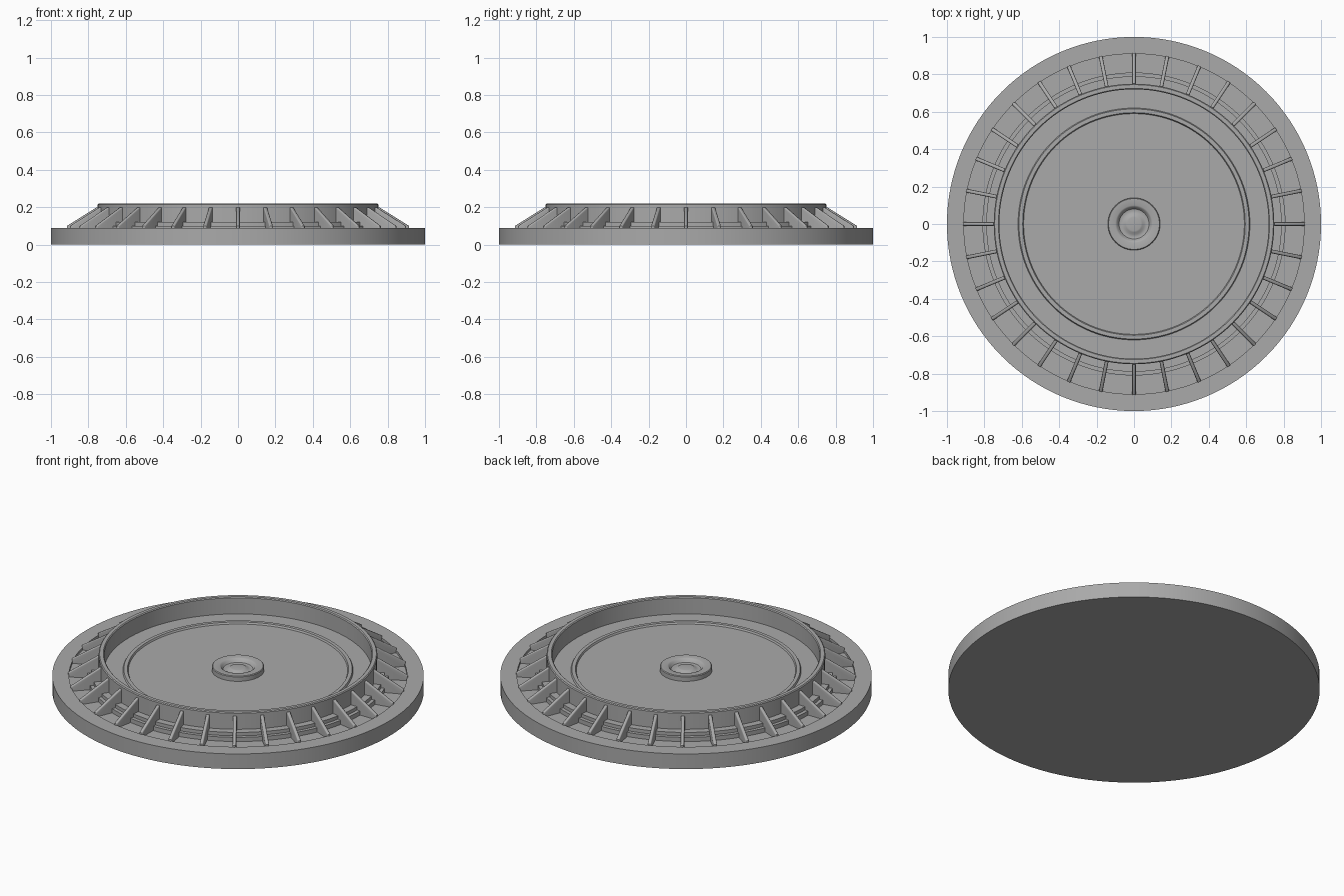
import bpy, bmesh, math
from mathutils import Matrix, Vector

cube = bpy.data.objects.get("Cube")
if cube:
    bpy.data.objects.remove(cube, do_unlink=True)

grey = bpy.data.materials.new("plain grey")
grey.use_nodes = True
colour = (0.4, 0.4, 0.4, 1)
grey.diffuse_color = colour
grey.node_tree.nodes["Principled BSDF"].inputs["Base Color"].default_value = colour


def finish(name, bm):
    bmesh.ops.recalc_face_normals(bm, faces=bm.faces)
    mesh = bpy.data.meshes.new(name)
    bm.to_mesh(mesh)
    bm.free()
    mesh.materials.append(grey)
    obj = bpy.data.objects.new(name, mesh)
    bpy.context.collection.objects.link(obj)
    bpy.ops.object.select_all(action="DESELECT")
    obj.select_set(True)
    bpy.context.view_layer.objects.active = obj
    bpy.ops.object.shade_smooth_by_angle(angle=math.radians(35))
    return obj


def lathe(name, profile, closed=False, steps=128):
    """Turn an (r, z) profile around the z axis."""
    bm = bmesh.new()
    verts = [bm.verts.new((r, 0, z)) for r, z in profile]
    pairs = list(zip(verts, verts[1:]))
    if closed:
        pairs.append((verts[-1], verts[0]))
    edges = [bm.edges.new(p) for p in pairs]
    bmesh.ops.spin(bm, geom=verts + edges, cent=(0, 0, 0), axis=(0, 0, 1),
                   angle=math.tau, steps=steps)
    bmesh.ops.remove_doubles(bm, verts=bm.verts, dist=0.0001)
    return finish(name, bm)


# Wide base disc with a shallow channel under the ribs
lathe("base_disc", [(0, 0), (1, 0), (1, 0.09), (0.91, 0.09), (0.91, 0.075),
                    (0.7, 0.075), (0, 0.075)])

# Two low steps around the foot of the wall
lathe("stepped_foot", [(0.73, 0.07), (0.81, 0.07), (0.81, 0.1), (0.79, 0.1),
                       (0.79, 0.12), (0.73, 0.12)], closed=True)

# Upright wall, with slightly eased top edges
lathe("raised_wall", [(0.72, 0.07), (0.75, 0.07), (0.75, 0.215), (0.745, 0.22),
                      (0.725, 0.22), (0.72, 0.215)], closed=True)

# Floor inside the wall, with a thin raised ring
lathe("inner_floor", [(0, 0.07), (0.73, 0.07), (0.73, 0.12), (0.62, 0.12),
                      (0.615, 0.13), (0.595, 0.13), (0.59, 0.12), (0, 0.12)])

# Central hub with a dished ring and a small button
lathe("centre_hub", [(0, 0.11), (0.14, 0.11), (0.14, 0.146), (0.136, 0.15),
                     (0.1, 0.15), (0.093, 0.147), (0.087, 0.138), (0.08, 0.13),
                     (0.07, 0.128), (0.055, 0.13), (0.045, 0.138),
                     (0.036, 0.14), (0, 0.14)], steps=64)

# Sloping ribs between the wall and the base
bm = bmesh.new()
half = 0.01
outline = [(0.74, 0.07), (0.915, 0.07), (0.915, 0.1), (0.755, 0.2), (0.74, 0.2)]
face = bm.faces.new([bm.verts.new((r, -half, z)) for r, z in outline])
swept = bmesh.ops.extrude_face_region(bm, geom=[face])
bmesh.ops.translate(bm, vec=Vector((0, 2 * half, 0)),
                    verts=[v for v in swept["geom"] if isinstance(v, bmesh.types.BMVert)])
# Round the long top edges and the outer ends
exposed = [e for e in bm.edges
           if abs(e.verts[0].co.y - e.verts[1].co.y) < 0.001
           and min(v.co.x for v in e.verts) > 0.75]
bmesh.ops.bevel(bm, geom=exposed, offset=0.007, segments=3, profile=0.5,
                affect="EDGES", clamp_overlap=True)
first = list(bm.verts) + list(bm.edges) + list(bm.faces)
count = 32
for i in range(1, count):
    copy = bmesh.ops.duplicate(bm, geom=first)
    bmesh.ops.rotate(bm, cent=(0, 0, 0), matrix=Matrix.Rotation(math.tau * i / count, 3, "Z"),
                     verts=[v for v in copy["geom"] if isinstance(v, bmesh.types.BMVert)])
finish("ribs", bm)
